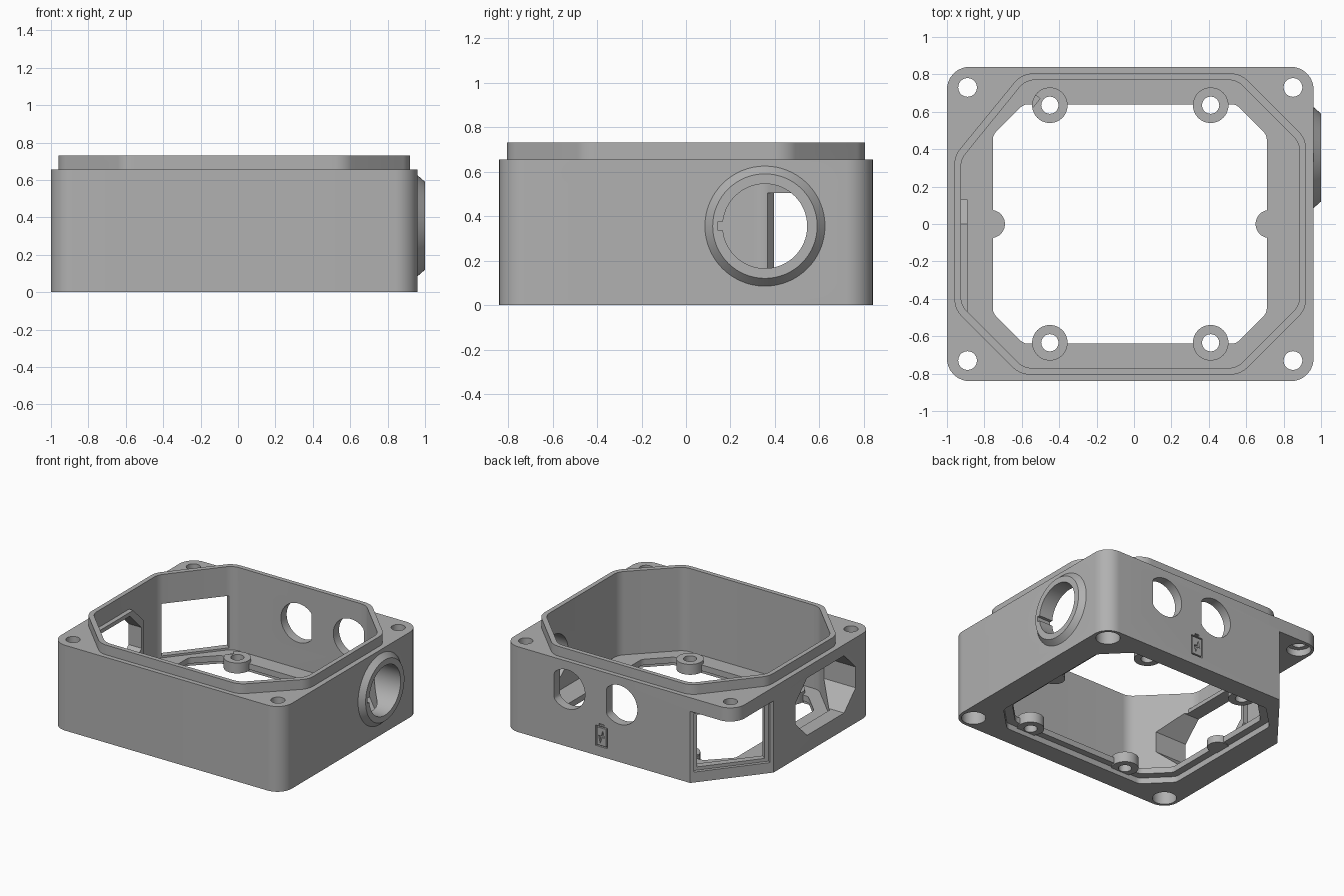
import bpy, bmesh, math
from mathutils import Matrix, Vector

if "Cube" in bpy.data.objects:
    bpy.data.objects.remove(bpy.data.objects["Cube"])

grey = bpy.data.materials.new("mid grey plastic")
grey.use_nodes = True
colour = (0.44, 0.44, 0.44, 1)
grey.diffuse_color = colour
grey.node_tree.nodes["Principled BSDF"].inputs["Base Color"].default_value = colour

ALONG_X = Matrix(((0, 0, 1, 0), (1, 0, 0, 0), (0, 1, 0, 0), (0, 0, 0, 1)))
ALONG_Y = Matrix.Rotation(math.pi / 2, 4, "X")   # local z runs towards -y


def rounded(points, radius, steps=8):
    """Round the corners of a convex outline with quadratic arcs."""
    out = []
    for i, p in enumerate(points):
        p = Vector(p)
        a = Vector(points[i - 1]) - p
        b = Vector(points[(i + 1) % len(points)]) - p
        half = a.angle(b) / 2
        cut = radius / math.tan(half)
        start, end = p + a.normalized() * cut, p + b.normalized() * cut
        centre = p + (a.normalized() + b.normalized()).normalized() * radius / math.sin(half)
        for k in range(steps + 1):
            spoke = (start - centre).lerp(end - centre, k / steps).normalized()
            out.append(centre + spoke * radius)
    return out


def box(x0, x1, y0, y1):
    return [(x0, y0), (x1, y0), (x1, y1), (x0, y1)]


def octagon(x0, x1, y0, y1, c, special=None):
    """Chamfered box; special sets the chamfer at the x0, y1 corner."""
    sx, sy = special or (c, c)
    return [(x0 + c, y0), (x1 - c, y0), (x1, y0 + c), (x1, y1 - c),
            (x1 - c, y1), (x0 + sx, y1), (x0, y1 - sy), (x0, y0 + c)]


def circle(x, y, r, n=48):
    return [(x + r * math.cos(math.tau * k / n), y + r * math.sin(math.tau * k / n))
            for k in range(n)]


def prism(name, points, low, high, matrix=None, top_scale=1, pivot=(0, 0)):
    bm = bmesh.new()
    pivot = Vector(pivot)
    bottom = [bm.verts.new((p[0], p[1], low)) for p in points]
    top = [bm.verts.new((*(pivot + (Vector(p) - pivot) * top_scale), high)) for p in points]
    bm.faces.new(bottom[::-1])
    bm.faces.new(top)
    n = len(points)
    for i in range(n):
        j = (i + 1) % n
        bm.faces.new((bottom[i], bottom[j], top[j], top[i]))
    bm.transform(matrix or Matrix())
    bmesh.ops.recalc_face_normals(bm, faces=bm.faces)
    mesh = bpy.data.meshes.new(name)
    bm.to_mesh(mesh)
    bm.free()
    mesh.materials.append(grey)
    obj = bpy.data.objects.new(name, mesh)
    bpy.context.collection.objects.link(obj)
    return obj


# Outer block with rounded upright edges
body = prism("enclosure_body", rounded(box(-1, 0.96, -0.84, 0.84), 0.12), 0, 0.655)
bpy.context.view_layer.objects.active = body
body.select_set(True)


def combine(operation, *args, **kwargs):
    tool = prism(*args, **kwargs)
    tool.hide_render = True
    mod = body.modifiers.new(tool.name, "BOOLEAN")
    mod.operation, mod.object, mod.solver = operation, tool, "EXACT"
    bpy.ops.object.modifier_apply(modifier=mod.name)
    bpy.data.objects.remove(tool)


def add(*args, **kwargs):
    combine("UNION", *args, **kwargs)


def cut(*args, **kwargs):
    combine("DIFFERENCE", *args, **kwargs)


# Raised sealing lip, corner notch under the flange, and the main cavity
add("lip", rounded(octagon(-0.96, 0.92, -0.805, 0.805, 0.35, (0.36, 0.44)), 0.13), 0.3, 0.73)
notch_a, notch_b = Vector((-1, 0.366)), Vector((-0.624, 0.84))
along = notch_b - notch_a
cut("corner_notch", [notch_a - along, (-1.5, 1.5), notch_b + along], -0.1, 0.55)
cut("cavity", rounded(octagon(-0.925, 0.885, -0.77, 0.77, 0.335, (0.345, 0.425)), 0.11),
    0.09, 0.9)

# Eight-sided side port with a thin inner frame
add("port_frame", octagon(-0.66, 0.13, 0.1, 0.6, 0.13), -0.96, -0.89, ALONG_X)
cut("port_opening", octagon(-0.63, 0.1, 0.13, 0.57, 0.14), -1.2, -0.6, ALONG_X)

# Floor opening with a wider step underneath
cut("floor_opening", rounded(octagon(-0.755, 0.71, -0.64, 0.64, 0.165), 0.06), -0.1, 0.2)
cut("floor_step", rounded(octagon(-0.81, 0.765, -0.69, 0.69, 0.185), 0.06), -0.1, 0.045)

# Mounting ears and side tabs in the floor
posts = [(x, y) for x in (-0.45, 0.41) for y in (-0.635, 0.635)]
for x, y in posts:
    add("ear", circle(x, y, 0.095), 0.035, 0.115)
for x in (-0.765, 0.725):
    add("side_tab", circle(x, 0, 0.075), 0.04, 0.096)
for x, y in posts:
    cut("ear_hole", circle(x, y, 0.046, 32), -0.1, 0.2)

# Corner screw holes with deep counterbores
for x in (-0.89, 0.85):
    for y in (-0.73, 0.73):
        cut("screw_hole", circle(x, y, 0.05, 32), -0.1, 0.9)
        cut("counterbore", circle(x, y, 0.085, 32), -0.1, 0.6)

# Corner window with a shallow stepped frame
normal = Vector((-along.y, along.x, 0)).normalized()
up = Vector((0, 0, 1))
middle = (notch_a + notch_b) / 2
window = Matrix((up.cross(normal), up, normal)).transposed().to_4x4()
window.translation = (middle.x, middle.y, 0)
cut("window_step", box(-0.275, 0.275, 0.08, 0.53), -0.025, 0.06, window)
cut("window_opening", box(-0.245, 0.245, 0.105, 0.505), -0.2, 0.06, window)

# Two round button holes with one flat side, through the back wall
for x in (-0.025, 0.42):
    ring = [(min(px, x + 0.112), pz) for px, pz in circle(x, 0.44, 0.15)]
    outline = [p for i, p in enumerate(ring)
               if not (p[0] == ring[i - 1][0] == ring[(i + 1) % len(ring)][0])]
    cut("button_hole", outline, -1, -0.65, ALONG_Y)

# Engraved battery pictogram on the back
for part in (box(0.08, 0.09, 0.075, 0.23), box(0.17, 0.18, 0.075, 0.23),
             box(0.085, 0.175, 0.075, 0.085), box(0.085, 0.175, 0.22, 0.23),
             box(0.11, 0.15, 0.235, 0.25),
             [(0.12, 0.2), (0.105, 0.145), (0.128, 0.148), (0.14, 0.1),
              (0.155, 0.16), (0.132, 0.157)]):
    cut("battery_mark", part, -0.9, -0.825, ALONG_Y)

# Tapered round connector boss with a keyed bore
hub = (0.355, 0.355)
add("connector_boss", circle(*hub, 0.2875, 64), 0.94, 1.0, ALONG_X,
    top_scale=0.235 / 0.2875, pivot=hub)
cut("connector_bore", circle(*hub, 0.19, 64), 0.6, 1.1, ALONG_X)
cut("connector_keyway", box(0.143, 0.25, 0.335, 0.375), 0.85, 1.1, ALONG_X)

body.data.materials.clear()
body.data.materials.append(grey)
for face in body.data.polygons:
    face.material_index = 0
bpy.ops.object.shade_smooth_by_angle(angle=math.radians(30))
